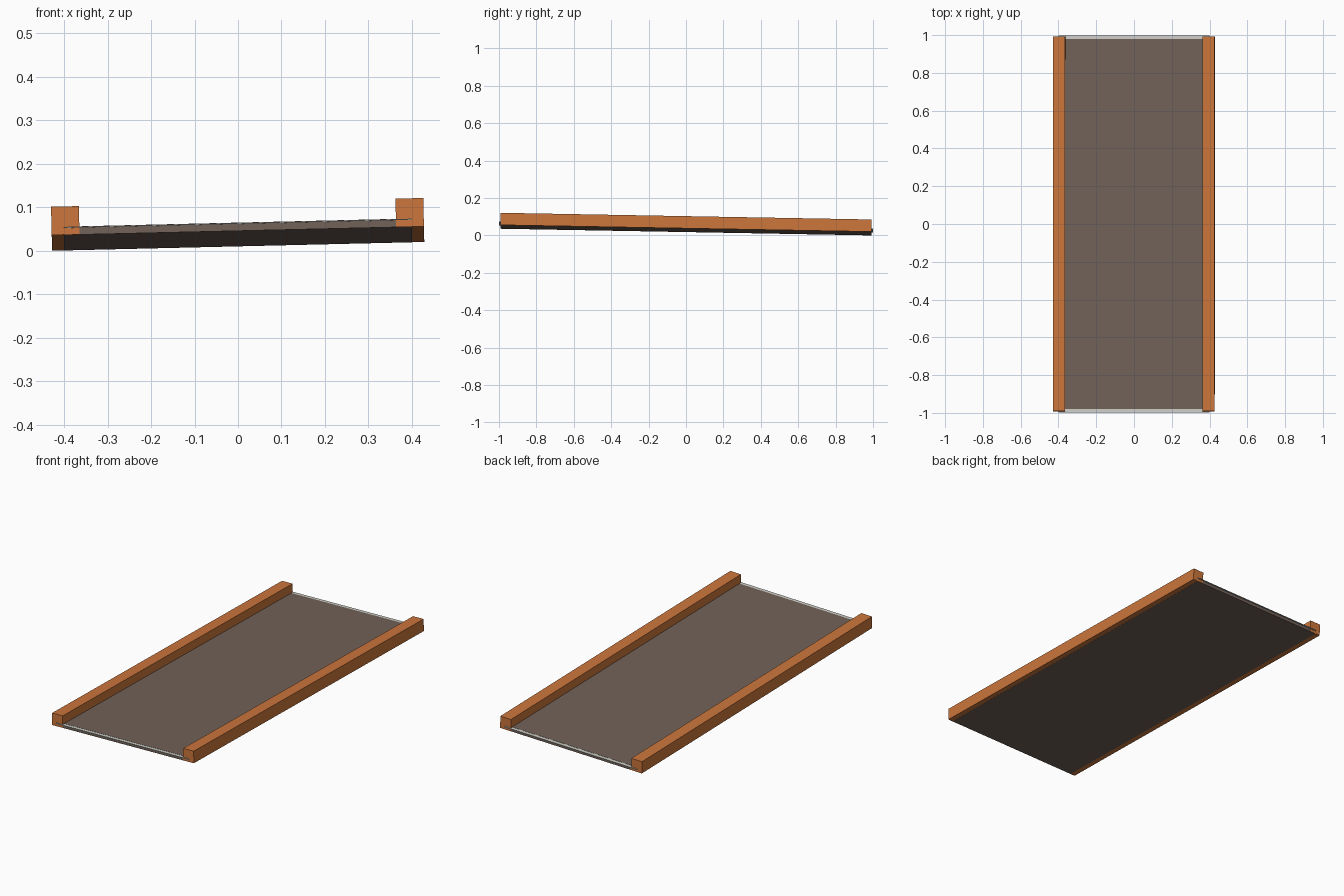
import bpy
import bmesh
from mathutils import Matrix, Vector

cube = bpy.data.objects.get("Cube")
if cube:
    bpy.data.objects.remove(cube, do_unlink=True)


def material(name, rgb):
    mat = bpy.data.materials.new(name)
    mat.use_nodes = True
    color = (*rgb, 1.0)
    mat.diffuse_color = color
    mat.node_tree.nodes["Principled BSDF"].inputs["Base Color"].default_value = color
    return mat


orange = material("orange_wood", (0.60, 0.18, 0.044))
brown = material("grey_brown", (0.167, 0.121, 0.097))
pale = material("pale_grey", (0.62, 0.62, 0.58))

# The whole panel leans slightly towards the back and its right side
tilt = Matrix.Rotation(-0.0235, 4, "Y") @ Matrix.Rotation(-0.018, 4, "X")
parts = []


def box(name, low, high, mat):
    low, high = Vector(low), Vector(high)
    size = high - low
    bm = bmesh.new()
    bmesh.ops.create_cube(bm, size=1)
    place = Matrix.Translation((low + high) / 2) @ Matrix.Diagonal((*size, 1))
    bm.transform(tilt @ place)
    mesh = bpy.data.meshes.new(name)
    bm.to_mesh(mesh)
    bm.free()
    mesh.materials.append(mat)
    obj = bpy.data.objects.new(name, mesh)
    bpy.context.collection.objects.link(obj)
    parts.append(obj)


# Layered panel: base board, pale sheet peeking out at the ends, top mat
box("base_board", (-0.4, -0.991, -0.0005), (0.4, 0.991, 0.0155), brown)
box("pale_sheet", (-0.4, -0.999, 0.0155), (0.4, 0.999, 0.018), pale)
box("top_mat", (-0.4, -0.98, 0.018), (0.4, 0.98, 0.0187), brown)

# Square rails along both sides
for side, x in (("right", -0.396), ("left", 0.396)):
    box(side + "_rail", (x - 0.032, -0.992, 0), (x + 0.032, 0.992, 0.065), orange)

# Rest the lowest corner on the ground
lowest = min(v.co.z for obj in parts for v in obj.data.vertices)
for obj in parts:
    obj.data.transform(Matrix.Translation((0, 0, -lowest)))
